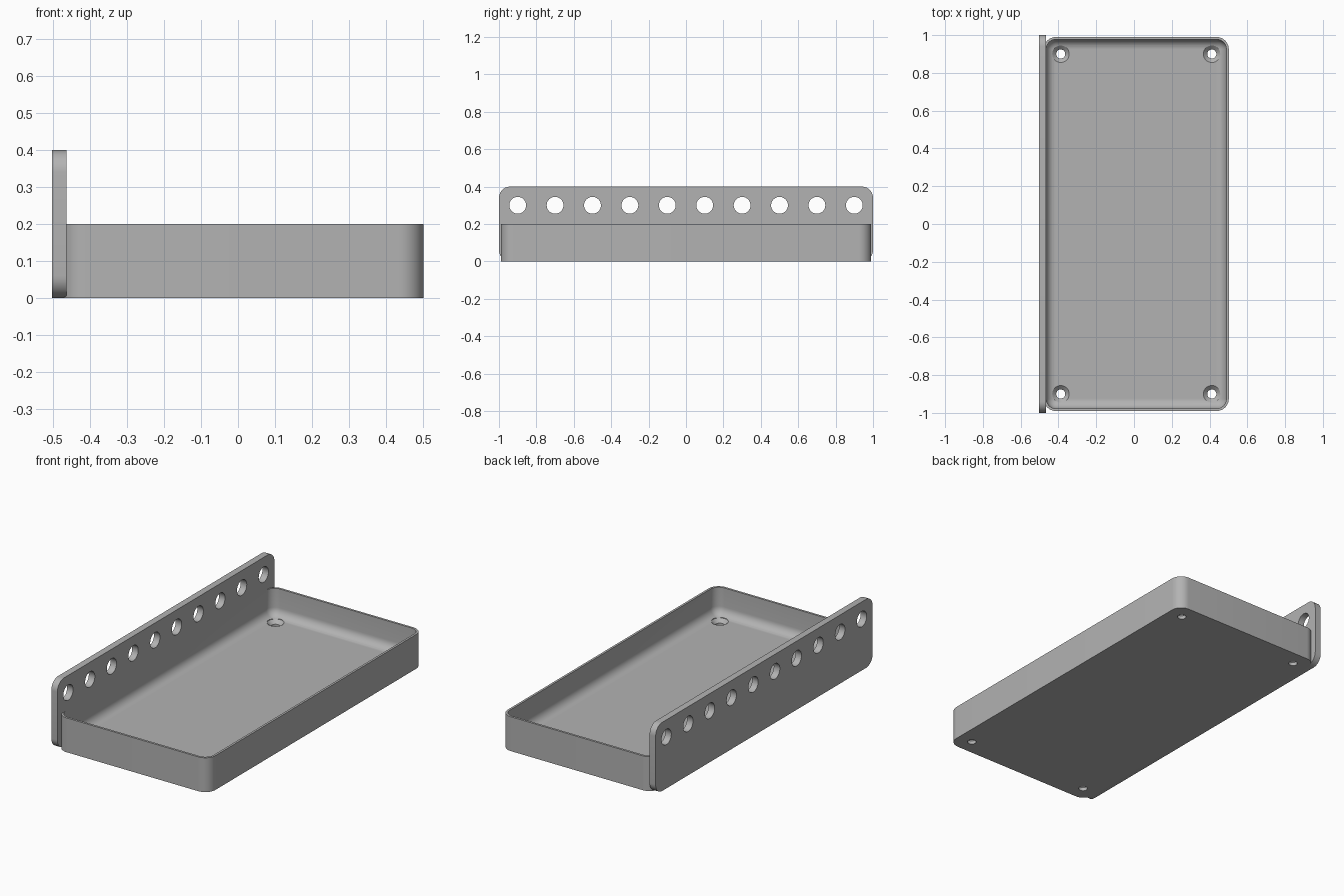
import bpy
import bmesh
from math import pi, sin, cos, radians
from mathutils import Matrix, Vector

cube = bpy.data.objects.get("Cube")
if cube:
    bpy.data.objects.remove(cube, do_unlink=True)

grey = bpy.data.materials.new("plain grey")
grey.use_nodes = True
grey.diffuse_color = (0.45, 0.45, 0.45, 1)
grey.node_tree.nodes["Principled BSDF"].inputs["Base Color"].default_value = grey.diffuse_color

CORNER_STEPS = 10


def rounded_rect(half_u, half_v, radius):
    """Counter-clockwise outline of a rectangle with rounded corners."""
    points = []
    for corner, (su, sv) in enumerate(((1, 1), (-1, 1), (-1, -1), (1, -1))):
        for i in range(CORNER_STEPS + 1):
            a = (corner + i / CORNER_STEPS) * pi / 2
            points.append((su * (half_u - radius) + radius * cos(a),
                           sv * (half_v - radius) + radius * sin(a)))
    return points


def loft(name, rings):
    """Bridge equal-length rings of points and cap both ends."""
    bm = bmesh.new()
    loops = [[bm.verts.new(p) for p in ring] for ring in rings]
    n = len(loops[0])
    for low, high in zip(loops, loops[1:]):
        for i in range(n):
            j = (i + 1) % n
            bm.faces.new((low[i], low[j], high[j], high[i]))
    bm.faces.new(loops[0][::-1])
    bm.faces.new(loops[-1])
    bmesh.ops.recalc_face_normals(bm, faces=bm.faces)
    mesh = bpy.data.meshes.new(name)
    bm.to_mesh(mesh)
    bm.free()
    mesh.materials.append(grey)
    obj = bpy.data.objects.new(name, mesh)
    bpy.context.collection.objects.link(obj)
    return obj


def drill(obj, profile, matrices):
    """Cut a turned (radius, height) profile out of obj at every matrix."""
    for matrix in matrices:
        rings = [[matrix @ Vector((r * cos(k * pi / 16), r * sin(k * pi / 16), h))
                  for k in range(32)] for r, h in profile]
        cutter = loft("hole_cutter", rings)
        cutter.hide_render = True
        mod = obj.modifiers.new("hole", "BOOLEAN")
        mod.operation = "DIFFERENCE"
        mod.solver = "EXACT"
        mod.object = cutter
        bpy.context.view_layer.objects.active = obj
        bpy.ops.object.modifier_apply(modifier=mod.name)
        bpy.data.objects.remove(cutter, do_unlink=True)


def smooth(obj):
    bpy.ops.object.select_all(action="DESELECT")
    obj.select_set(True)
    bpy.context.view_layer.objects.active = obj
    bpy.ops.object.shade_smooth_by_angle(angle=radians(30))


# Tray: outer wall, thin rim, inner wall and a fillet down to the floor
TRAY_X, HALF_X, HALF_Y, HEIGHT = 0.012, 0.49, 0.99, 0.2
RADIUS, WALL, FLOOR, FILLET = 0.065, 0.013, 0.04, 0.05
sections = [(0, 0), (0, HEIGHT), (WALL, HEIGHT)]
for i in range(9):
    a = i / 8 * pi / 2
    sections.append((WALL + FILLET * (1 - cos(a)), FLOOR + FILLET * (1 - sin(a))))
tray = loft("tray", [
    [(x + TRAY_X, y, z) for x, y in rounded_rect(HALF_X - inset, HALF_Y - inset, RADIUS - inset)]
    for inset, z in sections])

# Countersunk screw holes in the tray corners
drill(tray, [(0.024, -0.1), (0.024, 0.02), (0.045, FLOOR), (0.045, 0.12)],
      [Matrix.Translation((TRAY_X + sx * 0.4, sy * 0.9, 0)) for sx in (-1, 1) for sy in (-1, 1)])
smooth(tray)

# Upright plate along one long side, with a row of round holes
plate_outline = rounded_rect(1.0, 0.2, 0.06)
plate = loft("side_plate", [[(x, y, z + 0.2) for y, z in plate_outline]
                            for x in (-0.504, -0.465)])
turn = Matrix.Rotation(pi / 2, 4, "Y")
drill(plate, [(0.045, -0.1), (0.045, 0.1)],
      [Matrix.Translation((-0.485, -0.9 + 0.2 * i, 0.3)) @ turn for i in range(10)])
smooth(plate)
